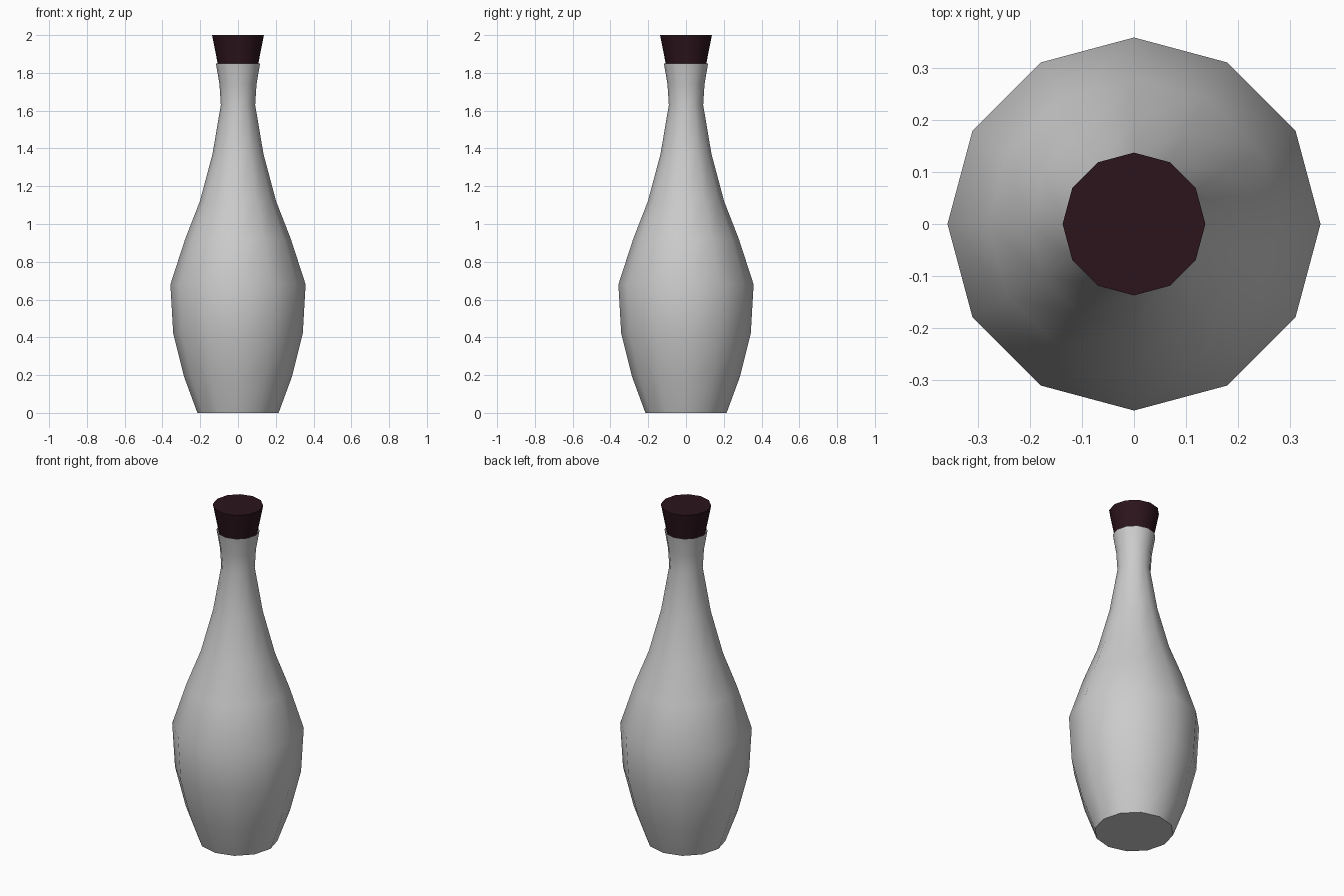
import bpy, bmesh, math

if "Cube" in bpy.data.objects:
    bpy.data.objects.remove(bpy.data.objects["Cube"])

SIDES = 12


def lathe(name, profile, cap_top=True, angle=40):
    """Revolve (radius, z) points around z, capping the bottom and optionally the top."""
    bm = bmesh.new()
    rings = []
    for r, z in profile:
        rings.append([bm.verts.new((r * math.cos(2 * math.pi * i / SIDES),
                                    r * math.sin(2 * math.pi * i / SIDES), z))
                      for i in range(SIDES)])
    for low, high in zip(rings, rings[1:]):
        for i in range(SIDES):
            j = (i + 1) % SIDES
            bm.faces.new((low[i], low[j], high[j], high[i]))
    bm.faces.new(rings[0][::-1])
    if cap_top:
        bm.faces.new(rings[-1])
    mesh = bpy.data.meshes.new(name)
    bm.to_mesh(mesh)
    bm.free()
    obj = bpy.data.objects.new(name, mesh)
    bpy.context.collection.objects.link(obj)
    bpy.ops.object.select_all(action='DESELECT')
    obj.select_set(True)
    bpy.context.view_layer.objects.active = obj
    bpy.ops.object.shade_smooth_by_angle(angle=math.radians(angle))
    return obj


# Bottle body, open at the mouth
lathe("bottle", [(0.215, 0), (0.285, 0.19), (0.343, 0.42), (0.358, 0.68),
                 (0.28, 0.92), (0.202, 1.12), (0.135, 1.37), (0.091, 1.63),
                 (0.098, 1.74), (0.117, 1.85)], cap_top=False)

# Tapered stopper, pushed a little way into the mouth
stopper = lathe("stopper", [(0.094, 1.78), (0.137, 2.0)])
dark = bpy.data.materials.new("dark_stopper")
dark.diffuse_color = (0.025, 0.007, 0.012, 1)
dark.use_nodes = True
dark.node_tree.nodes["Principled BSDF"].inputs["Base Color"].default_value = dark.diffuse_color
stopper.data.materials.append(dark)
